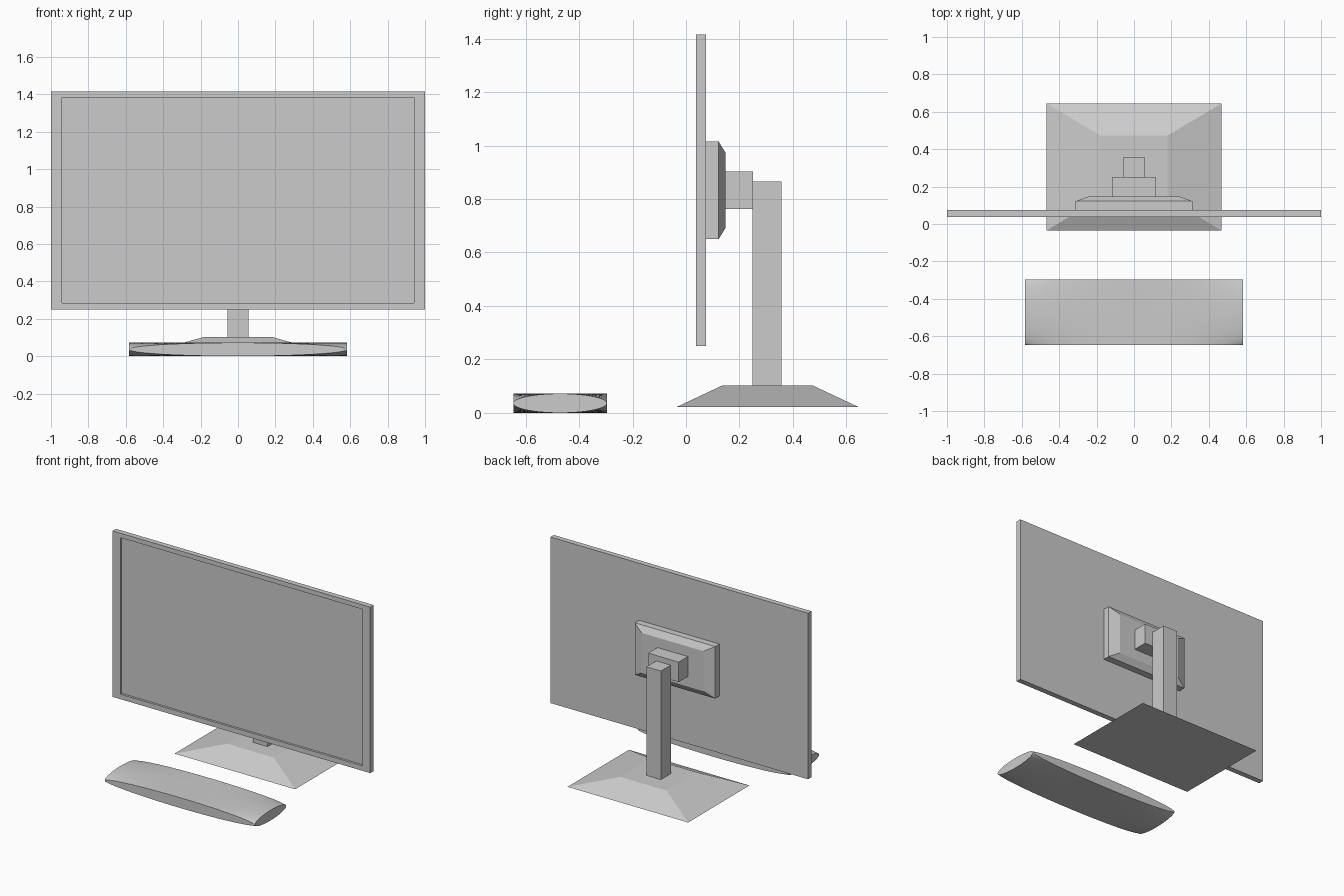
import bpy, bmesh, math

if "Cube" in bpy.data.objects:
    bpy.data.objects.remove(bpy.data.objects["Cube"])


def add_object(name, bm):
    bmesh.ops.recalc_face_normals(bm, faces=bm.faces)
    mesh = bpy.data.meshes.new(name)
    bm.to_mesh(mesh)
    bm.free()
    obj = bpy.data.objects.new(name, mesh)
    bpy.context.collection.objects.link(obj)
    return obj


def loft(name, axis, rings):
    """Join rectangular rings (position, half_width, low, high) along y or z."""
    bm = bmesh.new()
    loops = []
    for pos, w, lo, hi in rings:
        corners = [(-w, lo), (w, lo), (w, hi), (-w, hi)]
        loops.append([bm.verts.new((x, pos, t) if axis == 'y' else (x, t, pos))
                      for x, t in corners])
    for a, b in zip(loops, loops[1:]):
        for i in range(4):
            j = (i + 1) % 4
            bm.faces.new((a[i], a[j], b[j], b[i]))
    bm.faces.new(loops[0])
    bm.faces.new(loops[-1])
    return add_object(name, bm)


# Display panel with recessed screen
loft("display_panel", 'y', [
    (0.075, 1.0, 0.25, 1.415),
    (0.038, 1.0, 0.25, 1.415),
    (0.038, 0.94, 0.285, 1.383),
    (0.053, 0.94, 0.285, 1.383)])

# Chamfered housing on the back
loft("rear_housing", 'y', [
    (0.075, 0.312, 0.65, 1.015),
    (0.122, 0.312, 0.65, 1.015),
    (0.148, 0.24, 0.692, 0.973)])

# Bracket between housing and post
loft("mount_bracket", 'y', [
    (0.148, 0.118, 0.763, 0.903),
    (0.25, 0.118, 0.763, 0.903)])

# Upright post
loft("stand_post", 'z', [
    (0.103, 0.056, 0.248, 0.358),
    (0.865, 0.056, 0.248, 0.358)])

# Sloped foot
loft("stand_base", 'z', [
    (0.022, 0.468, -0.035, 0.645),
    (0.103, 0.18, 0.137, 0.473)])

# Keyboard slab: rectangular plan, pinched to thin at the four corners
bm = bmesh.new()
bmesh.ops.create_cube(bm, size=2)
bmesh.ops.subdivide_edges(bm, edges=bm.edges[:], cuts=23, use_grid_fill=True)
for v in bm.verts:
    u = math.sin(v.co.x * math.pi / 2)
    w = math.sin(v.co.y * math.pi / 2)
    thickness = math.sqrt(max(0.0, 1 - (u * w) ** 2))
    v.co = (0.582 * u, -0.471 + 0.175 * w, 0.036 + 0.036 * v.co.z * thickness)
bmesh.ops.remove_doubles(bm, verts=bm.verts[:], dist=0.0001)
keyboard = add_object("keyboard", bm)
bpy.ops.object.select_all(action='DESELECT')
keyboard.select_set(True)
bpy.context.view_layer.objects.active = keyboard
bpy.ops.object.shade_smooth_by_angle(angle=math.radians(35))
